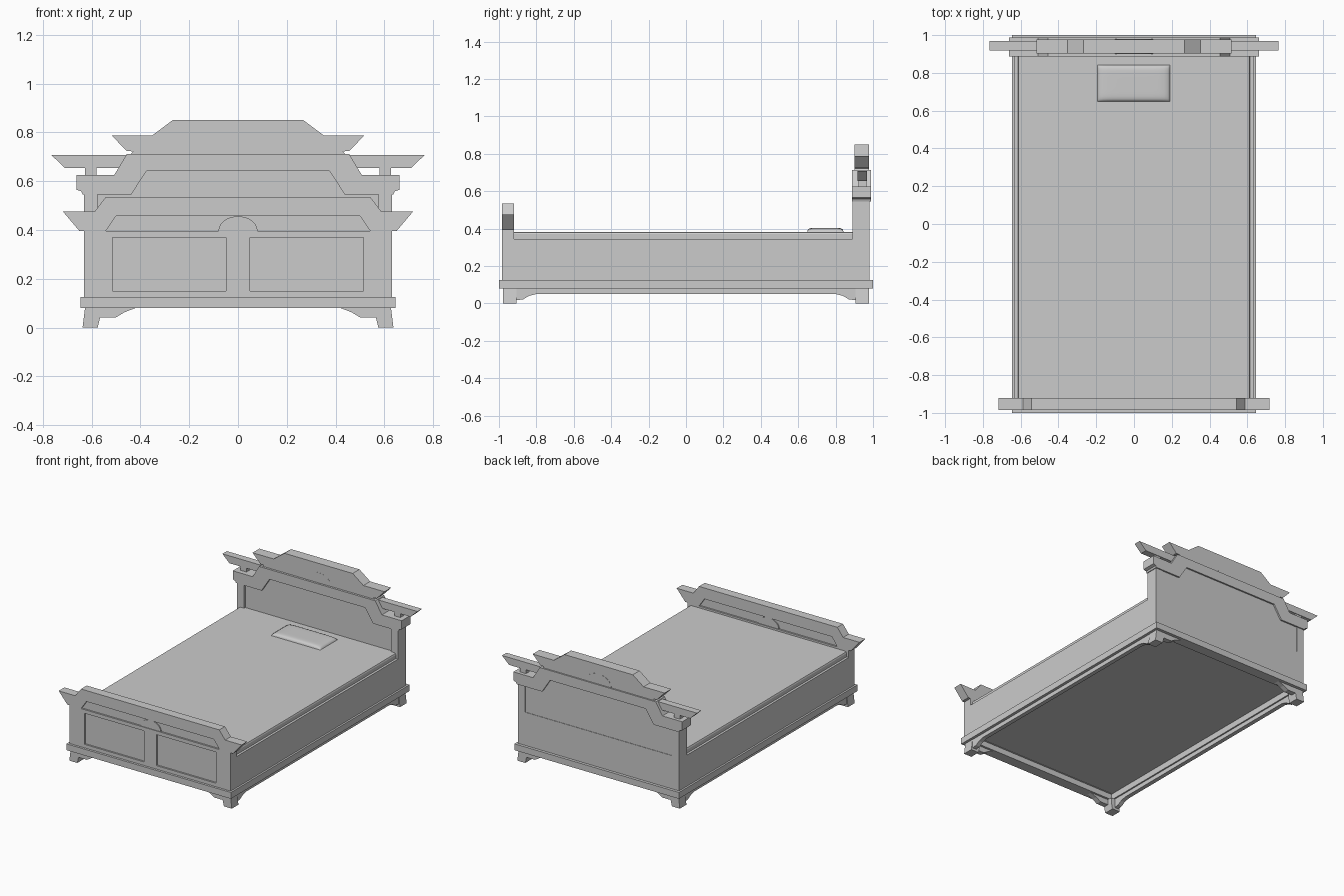
import bpy, bmesh, math
from mathutils import Vector

if "Cube" in bpy.data.objects:
    bpy.data.objects.remove(bpy.data.objects["Cube"])


def prism(name, pts, a, b, axis='y'):
    """Extrude a closed 2D profile (xz for axis y, yz for axis x) from a to b."""
    bm = bmesh.new()
    put = (lambda p: (p[0], a, p[1])) if axis == 'y' else (lambda p: (a, p[0], p[1]))
    face = bm.faces.new([bm.verts.new(put(p)) for p in pts])
    new = bmesh.ops.extrude_face_region(bm, geom=[face])['geom']
    shift = Vector((0, b - a, 0) if axis == 'y' else (b - a, 0, 0))
    bmesh.ops.translate(bm, vec=shift, verts=[v for v in new if isinstance(v, bmesh.types.BMVert)])
    bmesh.ops.recalc_face_normals(bm, faces=bm.faces)
    me = bpy.data.meshes.new(name)
    bm.to_mesh(me)
    bm.free()
    ob = bpy.data.objects.new(name, me)
    bpy.context.collection.objects.link(ob)
    return ob


def box(name, x0, x1, y0, y1, z0, z1):
    return prism(name, [(x0, z0), (x1, z0), (x1, z1), (x0, z1)], y0, y1)


def flip(pts):
    return [(-u, v) for u, v in pts]


def sym(half):
    """Complete a right-half outline with its mirror image."""
    return half + flip(half)[::-1]


def half_disc(name, z, rx, rz, y0, y1):
    pts = [(rx * math.cos(math.pi * i / 16), z + rz * math.sin(math.pi * i / 16)) for i in range(17)]
    return prism(name, pts, y0, y1)


def cushion(name, x0, x1, y0, y1, z0, h, n=16):
    """Softly domed pad with a rectangular outline."""
    bm = bmesh.new()
    bmesh.ops.create_grid(bm, x_segments=n, y_segments=n, size=1)
    for v in bm.verts:
        u, w = v.co.x, v.co.y
        u, w = math.sin(u * math.pi / 2), math.sin(w * math.pi / 2)
        dome = ((1 - u ** 8) * (1 - w ** 8))
        v.co = ((x0 + x1) / 2 + u * (x1 - x0) / 2, (y0 + y1) / 2 + w * (y1 - y0) / 2,
                z0 + h * max(dome, 0) ** 0.4)
    for f in bm.faces:
        f.smooth = True
    me = bpy.data.meshes.new(name)
    bm.to_mesh(me)
    bm.free()
    bpy.context.collection.objects.link(bpy.data.objects.new(name, me))


# Base moulding ring, side rails and underside board
for s, side in ((-1, "left"), (1, "right")):
    x = sorted((s * 0.645, s * 0.585))
    box(side + "_base_moulding", *x, -1, 1, 0.08, 0.125)
    x = sorted((s * 0.632, s * 0.585))
    box(side + "_rail", *x, -0.93, 0.93, 0.12, 0.345)
box("front_base_moulding", -0.585, 0.585, -1, -0.925, 0.08, 0.125)
box("back_base_moulding", -0.585, 0.585, 0.925, 1, 0.08, 0.125)
box("bottom_board", -0.59, 0.59, -0.95, 0.95, 0.123, 0.135)

# Mattress with narrow eased edges, and pillow
prism("mattress", sym([(0.615, 0.345), (0.615, 0.37), (0.611, 0.379), (0.602, 0.383)]), -0.93, 0.91)
cushion("pillow", -0.195, 0.192, 0.648, 0.842, 0.381, 0.023)

# Bracket feet on the ends and scalloped aprons along the sides
foot = [(0.637, 0), (0.575, 0), (0.565, 0.042), (0.5, 0.042), (0.465, 0.063), (0.42, 0.08), (0.627, 0.08)]
apron = sym([(0.905, 0.08), (0.905, 0.017), (0.87, 0.022), (0.84, 0.04), (0.80, 0.05)])
for s, side in ((-1, "left"), (1, "right")):
    prof = foot if s > 0 else flip(foot)
    for t, end in ((-1, "front"), (1, "back")):
        prism(f"{end}_{side}_bracket", prof, t * 0.978, t * 0.94)
        block = foot[:3] + [(0.565, 0.08), (0.627, 0.08)]
        prism(f"{end}_{side}_foot", block if s > 0 else flip(block), t * 0.979, t * 0.905)
    prism(side + "_apron", apron, s * 0.625, s * 0.595, 'x')

# Footboard: recessed core with raised frame
FY = (-0.984, -0.92)
box("footboard_core", -0.55, 0.55, -0.972, -0.932, 0.12, 0.48)
box("footboard_bottom_rail", -0.515, 0.515, *FY, 0.12, 0.15)
box("footboard_middle_stile", -0.05, 0.05, *FY, 0.15, 0.37)
box("footboard_upper_rail", -0.515, 0.515, *FY, 0.37, 0.396)
box("footboard_left_stile", -0.632, -0.515, *FY, 0.12, 0.396)
box("footboard_right_stile", 0.515, 0.632, *FY, 0.12, 0.396)
prism("footboard_cap", sym([(0.5, 0.457), (0.542, 0.396), (0.65, 0.396), (0.717, 0.475),
                            (0.588, 0.475), (0.542, 0.535)]), *FY)
half_disc("footboard_ornament", 0.396, 0.08, 0.06, -0.979, -0.925)

# Headboard: core panel, posts and plain lower back
prism("headboard_core", sym([(0.59, 0.12), (0.59, 0.56), (0.48, 0.56), (0.42, 0.66)]), 0.903, 0.977)
box("headboard_lower_back", -0.6, 0.6, 0.93, 0.98, 0.12, 0.36)
box("headboard_left_post", -0.632, -0.575, 0.89, 0.98, 0.12, 0.56)
box("headboard_right_post", 0.575, 0.632, 0.89, 0.98, 0.12, 0.56)

# Stepped lower pediment
prism("headboard_band", sym([(0.375, 0.642), (0.437, 0.546), (0.637, 0.546), (0.642, 0.558), (0.662, 0.565),
                             (0.662, 0.626), (0.507, 0.626), (0.455, 0.712)]), 0.887, 0.988)

# Upper pediment with flared eaves
prism("headboard_crest", sym([(0.44, 0.71), (0.43, 0.722), (0.457, 0.724), (0.517, 0.787), (0.352, 0.787),
                              (0.268, 0.85)]), 0.902, 0.978)
half_disc("crest_ornament", 0.71, 0.1, 0.075, 0.901, 0.979)

# Side eaves on short posts
wing = [(0.47, 0.655), (0.71, 0.655), (0.765, 0.707), (0.45, 0.707)]
for s, side in ((-1, "left"), (1, "right")):
    prism(side + "_eave", wing if s > 0 else flip(wing), 0.918, 0.968)
    x = sorted((s * 0.58, s * 0.627))
    box(side + "_eave_post", *x, 0.922, 0.964, 0.62, 0.66)
